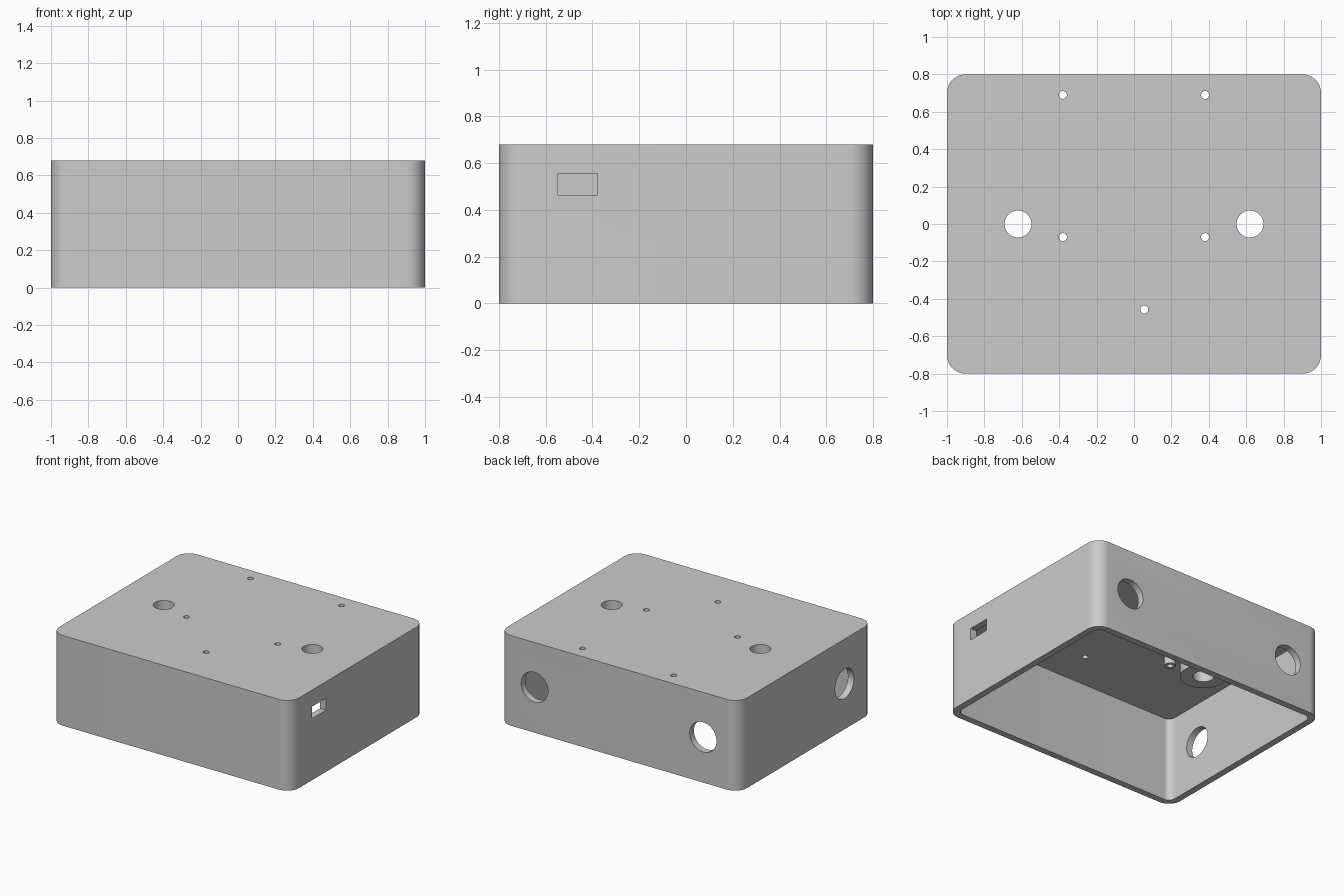
import bpy
import bmesh
from math import cos, sin, pi, radians

default = bpy.data.objects.get("Cube")
if default:
    bpy.data.objects.remove(default, do_unlink=True)

grey = bpy.data.materials.new("light_grey_plastic")
grey.use_nodes = True
GREY = (0.6, 0.6, 0.6, 1)
grey.diffuse_color = GREY
grey.node_tree.nodes["Principled BSDF"].inputs["Base Color"].default_value = GREY

WIDTH, DEPTH, HEIGHT = 2.0, 1.6, 0.68
WALL, CEILING, RADIUS = 0.05, 0.64, 0.1


def finish(name, bm):
    bmesh.ops.recalc_face_normals(bm, faces=bm.faces)
    mesh = bpy.data.meshes.new(name)
    bm.to_mesh(mesh)
    bm.free()
    mesh.materials.append(grey)
    obj = bpy.data.objects.new(name, mesh)
    bpy.context.collection.objects.link(obj)
    return obj


def prism(name, outline, bottom, top):
    """Extrude a flat outline upwards."""
    bm = bmesh.new()
    face = bm.faces.new([bm.verts.new((x, y, bottom)) for x, y in outline])
    extruded = bmesh.ops.extrude_face_region(bm, geom=[face])["geom"]
    verts = [g for g in extruded if isinstance(g, bmesh.types.BMVert)]
    bmesh.ops.translate(bm, verts=verts, vec=(0, 0, top - bottom))
    return finish(name, bm)


def rounded_rect(w, d, r, steps=12):
    points = []
    for i, (sx, sy) in enumerate([(1, 1), (-1, 1), (-1, -1), (1, -1)]):
        for k in range(steps + 1):
            a = (i + k / steps) * pi / 2
            points.append((sx * (w / 2 - r) + r * cos(a), sy * (d / 2 - r) + r * sin(a)))
    return points


def cylinder(name, centre, radius, length, axis="Z"):
    bm = bmesh.new()
    bmesh.ops.create_cone(bm, cap_ends=True, segments=48, radius1=radius,
                          radius2=radius, depth=length)
    obj = finish(name, bm)
    rot = {"X": (0, pi / 2, 0), "Y": (pi / 2, 0, 0), "Z": (0, 0, 0)}[axis]
    obj.location, obj.rotation_euler = centre, rot
    return obj


def block(name, centre, size):
    bm = bmesh.new()
    bmesh.ops.create_cube(bm, size=1)
    bmesh.ops.scale(bm, verts=bm.verts, vec=size)
    obj = finish(name, bm)
    obj.location = centre
    return obj


def combine(target, tool, operation):
    tool.hide_render = True
    bpy.context.view_layer.objects.active = target
    mod = target.modifiers.new(tool.name, "BOOLEAN")
    mod.operation, mod.solver, mod.object = operation, "EXACT", tool
    bpy.ops.object.modifier_apply(modifier=mod.name)
    bpy.data.objects.remove(tool, do_unlink=True)


# Open-bottomed rounded shell
case = prism("enclosure_case", rounded_rect(WIDTH, DEPTH, RADIUS), 0, HEIGHT)
cavity = prism("cavity", rounded_rect(WIDTH - 2 * WALL, DEPTH - 2 * WALL, RADIUS - WALL),
               -0.1, CEILING)
combine(case, cavity, "DIFFERENCE")

# Bosses and board standoffs hanging from the ceiling, each with a through hole
BOSSES = [(s * 0.62, 0) for s in (-1, 1)]
STANDOFFS = [(s * 0.38, y) for s in (-1, 1) for y in (-0.07, 0.69)]


def hanging_post(name, spot, radius, bottom):
    top = CEILING + 0.02
    post = cylinder(name, (*spot, (top + bottom) / 2), radius, top - bottom)
    combine(case, post, "UNION")


for spot in BOSSES:
    hanging_post("boss", spot, 0.16, 0.535)
for spot in STANDOFFS:
    hanging_post("standoff", spot, 0.04, 0.56)

for spot in BOSSES:
    combine(case, cylinder("boss_hole", (*spot, 0.6), 0.072, 0.4), "DIFFERENCE")
for spot in STANDOFFS + [(0.055, -0.457)]:
    combine(case, cylinder("screw_hole", (*spot, 0.6), 0.021, 0.4), "DIFFERENCE")

# Round ports in the back and right-hand walls
for s in (-1, 1):
    port = cylinder("back_port", (s * 0.703, DEPTH / 2, 0.343), 0.112, 0.3, "Y")
    combine(case, port, "DIFFERENCE")
combine(case, cylinder("side_port", (-1, -0.46, 0.343), 0.112, 0.3, "X"), "DIFFERENCE")

# Rectangular cable slot
combine(case, block("cable_slot", (1, -0.463, 0.51), (0.3, 0.168, 0.09)), "DIFFERENCE")

bpy.ops.object.select_all(action="DESELECT")
case.select_set(True)
bpy.context.view_layer.objects.active = case
bpy.ops.object.shade_smooth_by_angle(angle=radians(30))
